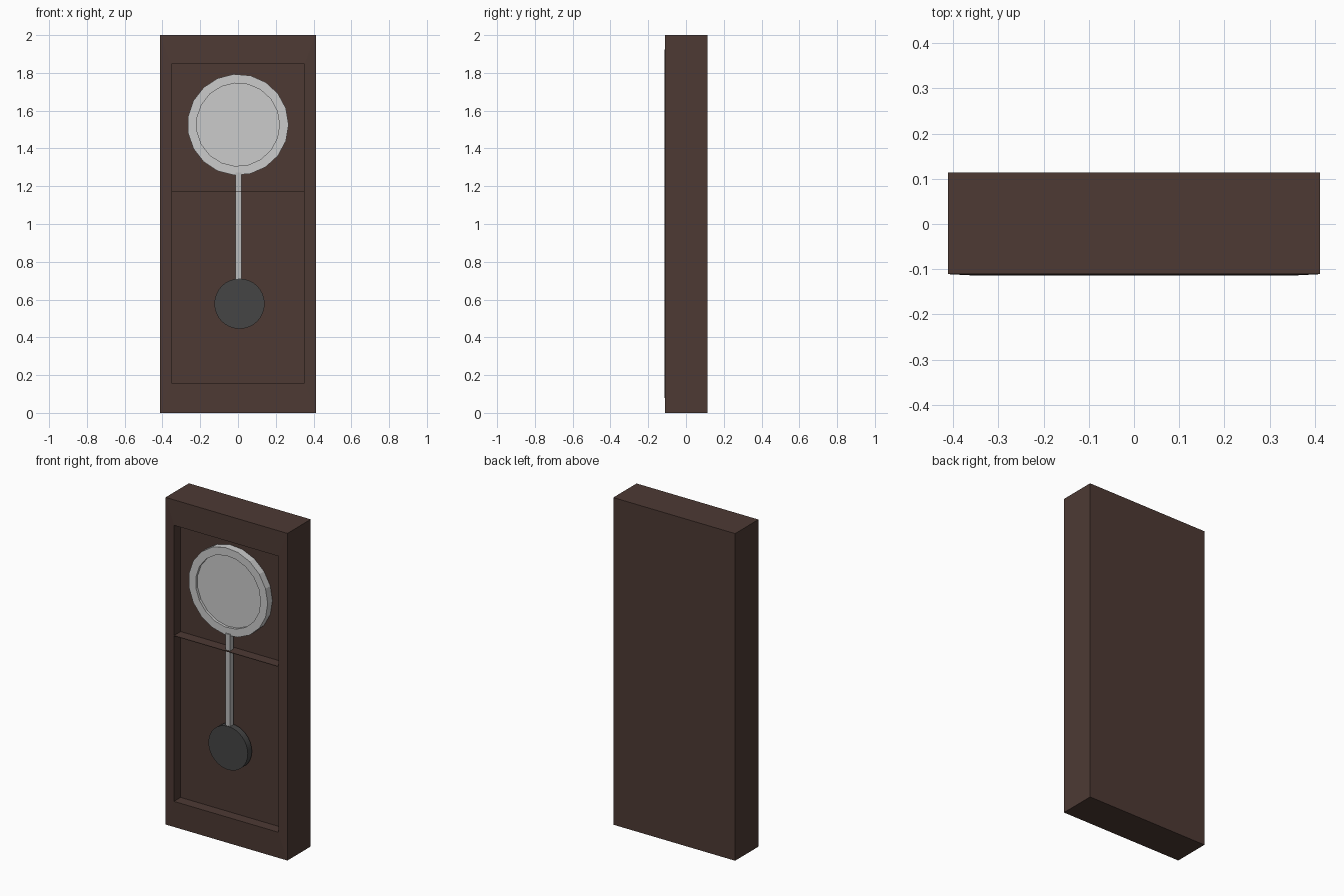
import bpy, bmesh, math

if "Cube" in bpy.data.objects:
    bpy.data.objects.remove(bpy.data.objects["Cube"])

def material(name, rgb):
    m = bpy.data.materials.new(name)
    m.diffuse_color = (*rgb, 1)
    m.use_nodes = True
    m.node_tree.nodes["Principled BSDF"].inputs["Base Color"].default_value = m.diffuse_color
    return m

WOOD = material("dark_wood", (0.075, 0.042, 0.034))
DARK = material("dark_metal", (0.06, 0.06, 0.06))
STEEL = material("steel", (0.5, 0.5, 0.5))

def finish(name, bm, mat=None):
    bmesh.ops.recalc_face_normals(bm, faces=bm.faces)
    me = bpy.data.meshes.new(name)
    bm.to_mesh(me)
    bm.free()
    ob = bpy.data.objects.new(name, me)
    bpy.context.collection.objects.link(ob)
    if mat:
        me.materials.append(mat)
    return ob

def loft(name, loops, mat=None, closed=False):
    """Skin a list of point loops; cap the ends, or join last to first."""
    bm = bmesh.new()
    rings = [[bm.verts.new(p) for p in lp] for lp in loops]
    n = len(rings[0])
    pairs = list(zip(rings, rings[1:]))
    if closed:
        pairs.append((rings[-1], rings[0]))
    else:
        bm.faces.new(rings[0])
        bm.faces.new(rings[-1])
    for a, b in pairs:
        for i in range(n):
            j = (i + 1) % n
            bm.faces.new((a[i], a[j], b[j], b[i]))
    return finish(name, bm, mat)

def rect(x0, x1, z0, z1, y):
    return [(x0, y, z0), (x1, y, z0), (x1, y, z1), (x0, y, z1)]

def circle(cx, cz, r, y, n):
    return [(cx + r * math.cos(2 * math.pi * i / n), y,
             cz + r * math.sin(2 * math.pi * i / n)) for i in range(n)]

FRONT, FLOOR, BACK = -0.114, -0.05, 0.114
HW, IN = 0.412, 0.353

# case: back, sides, faintly raised front rim, recessed panel
loft("case", [rect(-HW, HW, 0, 2, BACK),
              rect(-HW, HW, 0, 2, FRONT + 0.003),
              rect(-IN, IN, 0.158, 1.846, FRONT),
              rect(-IN, IN, 0.158, 1.846, FLOOR)], WOOD)

# thin divider across the recess
loft("divider_shelf", [rect(-IN, IN, 1.169, 1.172, FRONT),
                       rect(-IN, IN, 1.169, 1.172, FLOOR)], WOOD)

# dial: raised low-poly bezel around a sunken face
CZ, N = 1.526, 19
loft("dial_bezel", [circle(0, CZ, r, y, N) for r, y in
                    ((0.268, FLOOR), (0.268, -0.096), (0.22, -0.096), (0.22, FLOOR))],
     closed=True)
loft("dial_face", [circle(0, CZ, 0.222, y, N) for y in (FLOOR, -0.08)])

# pendulum
loft("pendulum_rod", [rect(-0.013, 0.018, 0.68, 1.272, y) for y in (-0.07, -0.103)], STEEL)
bob = loft("pendulum_bob", [circle(0.008, 0.578, 0.133, y, 32) for y in (-0.067, -0.107)], DARK)
bpy.context.view_layer.objects.active = bob
bob.select_set(True)
bpy.ops.object.shade_smooth_by_angle()
